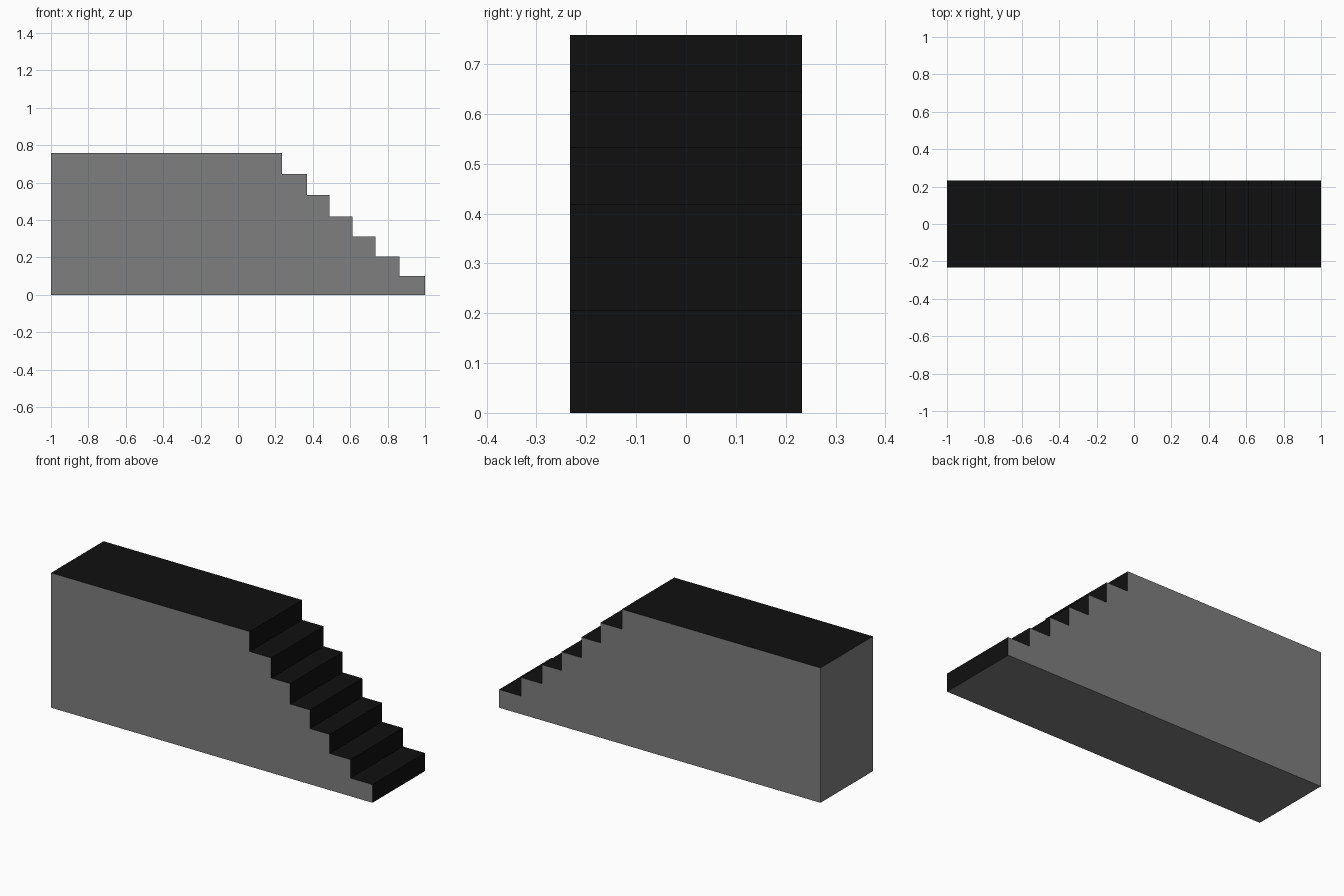
import bpy
import bmesh

if "Cube" in bpy.data.objects:
    bpy.data.objects.remove(bpy.data.objects["Cube"])

HALF_DEPTH = 0.233
# right edge and height of each level, from the top platform down
LEVELS = [(0.236, 0.758), (0.37, 0.646), (0.488, 0.533), (0.611, 0.418),
          (0.734, 0.313), (0.863, 0.206), (1.0, 0.102)]


def material(name, value):
    mat = bpy.data.materials.new(name)
    mat.diffuse_color = (value, value, value, 1)
    mat.use_nodes = True
    mat.node_tree.nodes["Principled BSDF"].inputs["Base Color"].default_value = mat.diffuse_color
    return mat


# stepped side profile
profile = [(-1, 0), (-1, LEVELS[0][1])]
for i, (x, z) in enumerate(LEVELS):
    profile.append((x, z))
    profile.append((x, LEVELS[i + 1][1] if i + 1 < len(LEVELS) else 0))

# extrude the profile through the depth
bm = bmesh.new()
side = bm.faces.new([bm.verts.new((x, -HALF_DEPTH, z)) for x, z in profile])
ext = bmesh.ops.extrude_face_region(bm, geom=[side], use_keep_orig=True)
verts = [g for g in ext["geom"] if isinstance(g, bmesh.types.BMVert)]
bmesh.ops.translate(bm, verts=verts, vec=(0, 2 * HALF_DEPTH, 0))
bmesh.ops.recalc_face_normals(bm, faces=bm.faces[:])
bm.normal_update()

# black walking surfaces and risers, grey walls and underside
for f in bm.faces:
    f.material_index = 1 if f.normal.z > 0.5 or f.normal.x > 0.5 else 0

mesh = bpy.data.meshes.new("stair_block")
bm.to_mesh(mesh)
bm.free()
mesh.materials.append(material("grey wall", 0.21))
mesh.materials.append(material("black tread", 0.005))
bpy.context.collection.objects.link(bpy.data.objects.new("stair_block", mesh))
